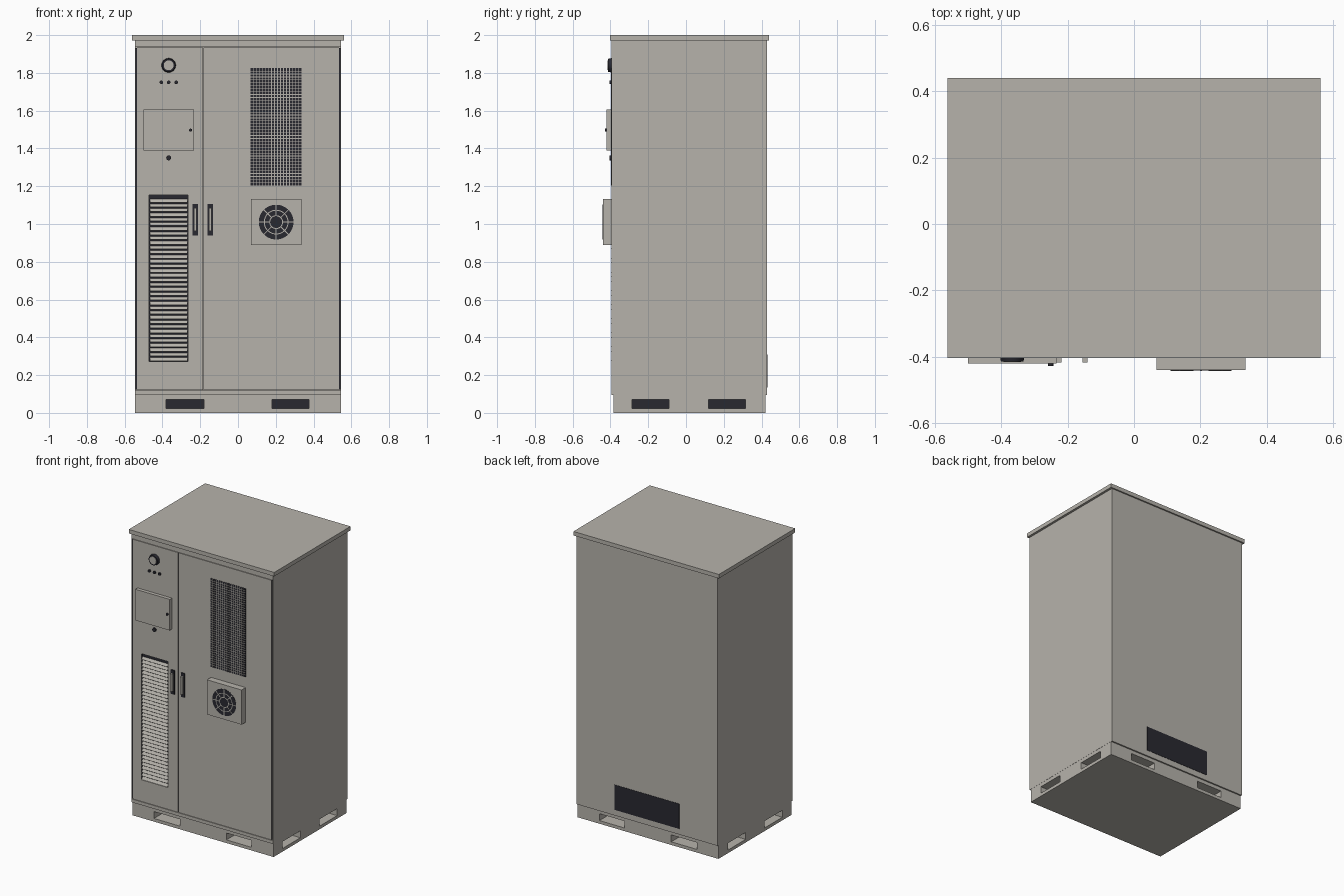
import bpy, bmesh, math
from mathutils import Matrix, Vector

if "Cube" in bpy.data.objects:
    bpy.data.objects.remove(bpy.data.objects["Cube"])


def colour(name, rgb):
    m = bpy.data.materials.new(name)
    m.diffuse_color = (*rgb, 1)
    m.use_nodes = True
    m.node_tree.nodes["Principled BSDF"].inputs["Base Color"].default_value = m.diffuse_color
    return m


GREY = colour("warm grey paint", (0.47, 0.45, 0.41))
DARK = colour("charcoal", (0.022, 0.022, 0.030))


def finish(name, bm, mat):
    me = bpy.data.meshes.new(name)
    bm.to_mesh(me)
    bm.free()
    ob = bpy.data.objects.new(name, me)
    bpy.context.collection.objects.link(ob)
    if mat:
        me.materials.append(mat)
    return ob


def boxes(name, mat, *specs):
    """One object from boxes given as (x0, x1, y0, y1, z0, z1)."""
    bm = bmesh.new()
    for x0, x1, y0, y1, z0, z1 in specs:
        m = Matrix.Translation(((x0 + x1) / 2, (y0 + y1) / 2, (z0 + z1) / 2))
        m = m @ Matrix.Diagonal((x1 - x0, y1 - y0, z1 - z0, 1))
        bmesh.ops.create_cube(bm, size=1, matrix=m)
    return finish(name, bm, mat)


def disc(name, mat, x, z, r, y0, y1, r_front=None, sides=32):
    """Round part pointing forward, from y0 (front) to y1 (back)."""
    bm = bmesh.new()
    m = Matrix.Translation((x, (y0 + y1) / 2, z)) @ Matrix.Rotation(math.pi / 2, 4, 'X')
    bmesh.ops.create_cone(bm, cap_ends=True, segments=sides, radius1=r,
                          radius2=r_front or r, depth=y1 - y0, matrix=m)
    ob = finish(name, bm, mat)
    bpy.context.view_layer.objects.active = ob
    bpy.ops.object.select_all(action='DESELECT')
    ob.select_set(True)
    bpy.ops.object.shade_smooth_by_angle(angle=math.radians(35))
    return ob


def cut(ob, cutter):
    mod = ob.modifiers.new("cut", 'BOOLEAN')
    mod.operation = 'DIFFERENCE'
    mod.solver = 'EXACT'
    mod.object = cutter
    bpy.context.view_layer.objects.active = ob
    bpy.ops.object.modifier_apply(modifier=mod.name)
    bpy.data.objects.remove(cutter)


# Plinth with forklift pockets on all four sides
plinth = boxes("plinth", GREY, (-0.545, 0.545, -0.385, 0.42, 0, 0.095))
pockets, backs = [], []
D, Z0, Z1 = 0.14, 0.022, 0.07
for a, b in ((-0.38, -0.18), (0.18, 0.375)):
    pockets += [(a, b, -0.5, -0.385 + D, Z0, Z1), (a, b, 0.42 - D, 0.5, Z0, Z1)]
    backs += [(a, b, -0.389 + D, -0.385 + D, Z0, Z1), (a, b, 0.42 - D, 0.424 - D, Z0, Z1)]
for a, b in ((-0.285, -0.09), (0.12, 0.315)):
    pockets += [(0.545 - D, 0.7, a, b, Z0, Z1), (-0.7, -0.545 + D, a, b, Z0, Z1)]
    backs += [(0.545 - D, 0.549 - D, a, b, Z0, Z1), (-0.549 + D, -0.545 + D, a, b, Z0, Z1)]
cut(plinth, boxes("pocket_cutter", None, *pockets))
boxes("pocket_backs", DARK, *backs)

# Cabinet shell, front frame and roof
boxes("cabinet_body", GREY, (-0.546, 0.546, -0.38, 0.43, 0.095, 1.972))
boxes("front_frame", GREY,
      (-0.546, -0.542, -0.395, -0.38, 0.095, 1.972), (0.542, 0.546, -0.395, -0.38, 0.095, 1.972),
      (-0.542, 0.542, -0.395, -0.38, 0.095, 0.118), (-0.542, 0.542, -0.395, -0.38, 1.938, 1.972))
boxes("roof", GREY, (-0.562, 0.562, -0.403, 0.44, 1.972, 2.0))
boxes("door_gaskets", DARK, *[(s - 0.0035, s + 0.0035, -0.392, -0.379, 0.125, 1.932)
                              for s in (-0.5395, 0.5395)])
boxes("rear_panel", DARK, (-0.25, 0.25, 0.428, 0.432, 0.135, 0.31))

# Doors with dark sealing edges; the left one has a louvre opening
LX0, LX1, LZ0, LZ1 = -0.47, -0.265, 0.272, 1.153
left = boxes("left_door", GREY, (-0.536, -0.186, -0.395, -0.381, 0.121, 1.935))
right = boxes("right_door", GREY, (-0.183, 0.536, -0.395, -0.381, 0.121, 1.935))
cut(left, boxes("louvre_cutter", None, (LX0, LX1, -0.5, -0.3, LZ0, LZ1)))
for door in (left, right):
    door.data.materials.append(DARK)
    for p in door.data.polygons:
        if abs(p.normal.x) > 0.9:
            p.material_index = 1

# Intake louvre: dark backing and tilted slats
boxes("louvre_backing", DARK, (LX0, LX1, -0.383, -0.379, LZ0, LZ1))
bm = bmesh.new()
N = 35
pitch = (1.135 - LZ0) / N
for i in range(N):
    z = LZ0 + i * pitch + 0.004
    profile = [(-0.397, z), (-0.395, z), (-0.383, z + 0.016), (-0.385, z + 0.017)]
    ends = [[bm.verts.new((x, y, h)) for y, h in profile] for x in (LX0 + 0.003, LX1 - 0.003)]
    for end in ends:
        bm.faces.new(end)
    for k in range(4):
        j = (k + 1) % 4
        bm.faces.new((ends[0][k], ends[0][j], ends[1][j], ends[1][k]))
bmesh.ops.recalc_face_normals(bm, faces=bm.faces)
finish("louvre_slats", bm, GREY)

# Mesh vent: dark plate under a thin wire grid
VX0, VX1, VZ0, VZ1 = 0.065, 0.337, 1.205, 1.825
boxes("vent_plate", DARK, (VX0, VX1, -0.3965, -0.394, VZ0, VZ1))
wires = []
for i in range(1, 17):
    x = VX0 + (VX1 - VX0) * i / 17
    wires.append((x - 0.0017, x + 0.0017, -0.398, -0.396, VZ0, VZ1))
for i in range(1, 40):
    z = VZ0 + (VZ1 - VZ0) * i / 40
    wires.append((VX0, VX1, -0.3982, -0.396, z - 0.0017, z + 0.0017))
boxes("vent_wires", GREY, *wires)

# Fan housing with a ring-and-spoke guard
FX, FZ = 0.202, 1.01
boxes("fan_housing", GREY, (0.068, 0.336, -0.44, -0.394, 0.89, 1.132))
disc("fan_opening", DARK, FX, FZ, 0.092, -0.4412, -0.438, sides=48)
bm = bmesh.new()
for r in (0.034, 0.063):
    loops = []
    for rad in (r - 0.0025, r + 0.0025):
        loops.append([bm.verts.new((FX + rad * math.cos(t * math.pi / 24), -0.4422,
                                    FZ + rad * math.sin(t * math.pi / 24))) for t in range(48)])
    for k in range(48):
        j = (k + 1) % 48
        bm.faces.new((loops[0][k], loops[1][k], loops[1][j], loops[0][j]))
for k in range(8):
    m = (Matrix.Translation((FX, -0.442, FZ)) @ Matrix.Rotation(k * math.pi / 4, 4, 'Y')
         @ Matrix.Translation((0.063, 0, 0)) @ Matrix.Diagonal((0.058, 0.001, 0.005, 1)))
    bmesh.ops.create_cube(bm, size=1, matrix=m)
for f in bm.faces:
    if len(f.verts) == 4 and abs(f.normal.y) > 0.9 and f.normal.y > 0 and \
            f.calc_center_median().y < -0.4421 and all(abs(v.co.y + 0.4422) < 1e-5 for v in f.verts):
        f.normal_flip()
finish("fan_guard", bm, GREY)

# Door handles: dark pocket with a grey grip
for side, x in (("left", -0.226), ("right", -0.147)):
    boxes(side + "_handle_pocket", DARK, (x - 0.014, x + 0.014, -0.402, -0.394, 0.938, 1.106))
    boxes(side + "_handle_grip", GREY, (x - 0.0075, x + 0.0075, -0.417, -0.400, 0.962, 1.084))

# Control box with latch, and the lock below it
boxes("control_box", GREY, (-0.5, -0.234, -0.42, -0.394, 1.388, 1.605))
disc("control_latch", DARK, -0.251, 1.497, 0.008, -0.428, -0.419, sides=16)
disc("lock", DARK, -0.367, 1.35, 0.013, -0.405, -0.394, sides=20)

# Beacon and indicator lamps
disc("beacon_ring", DARK, -0.367, 1.84, 0.038, -0.414, -0.394, r_front=0.034)
disc("beacon_face", GREY, -0.367, 1.84, 0.026, -0.416, -0.412)
for i, x in enumerate((-0.406, -0.367, -0.327)):
    disc(f"indicator_lamp_{i + 1}", DARK, x, 1.75, 0.0095, -0.404, -0.394, sides=16)
